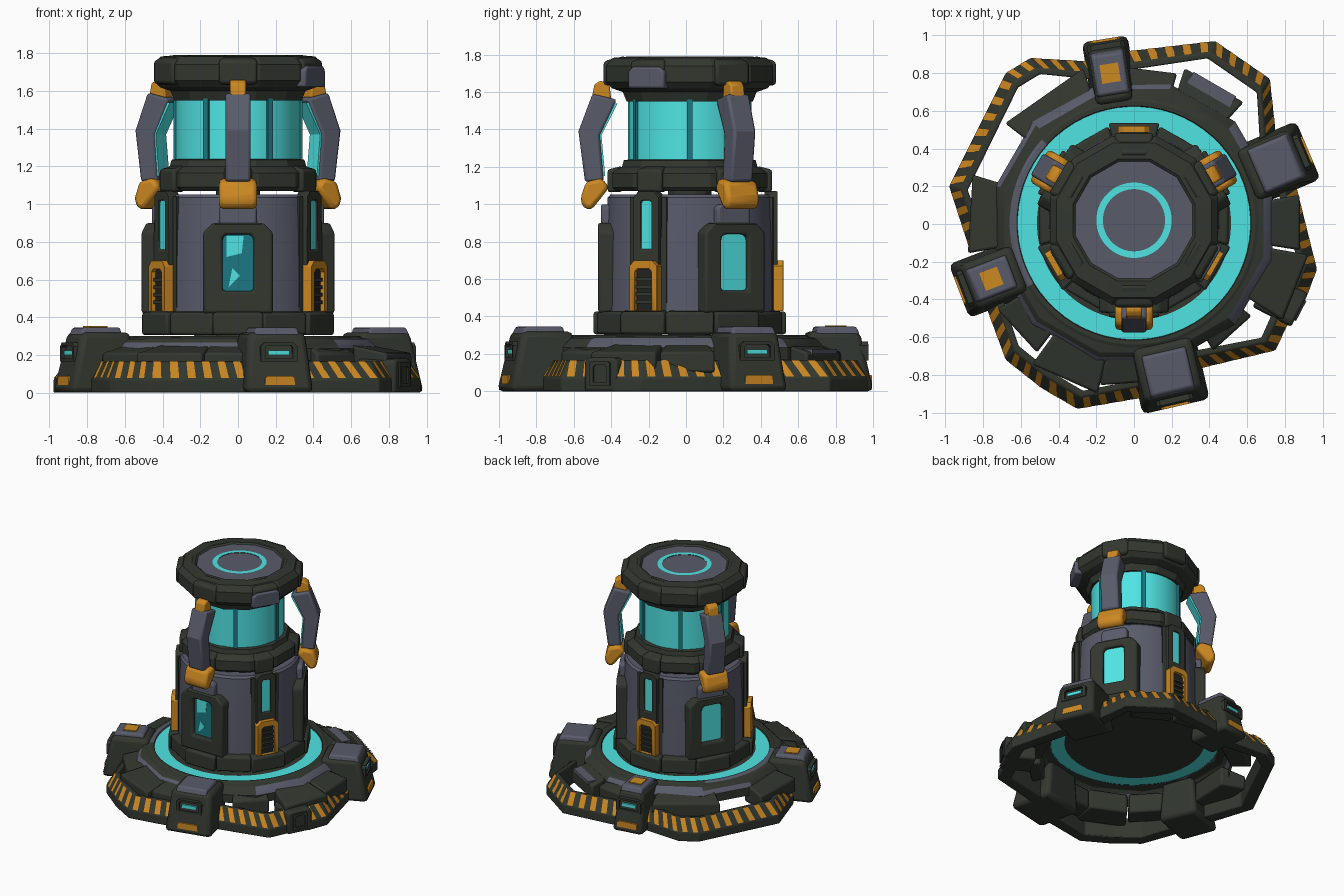
import bpy, bmesh, math
from mathutils import Vector

if "Cube" in bpy.data.objects:
    bpy.data.objects.remove(bpy.data.objects["Cube"])

def material(name, rgb):
    m = bpy.data.materials.new(name)
    m.diffuse_color = [((c / 255 + 0.055) / 1.055) ** 2.4 for c in rgb] + [1]
    m.use_nodes = True
    m.node_tree.nodes["Principled BSDF"].inputs["Base Color"].default_value = m.diffuse_color
    return m

DARK = material("dark_green_metal", (50, 55, 47))
GRAY = material("slate_gray_metal", (88, 91, 106))
CYAN = material("cyan_glow", (80, 228, 228))
TEAL = material("deep_teal_glass", (28, 120, 130))
ORANGE = material("safety_orange", (204, 136, 34))
BLACK = material("vent_black", (32, 36, 32))
TOWER = 0.02  # the tower sits slightly back of centre

def make(name, verts, faces, mats, ang=-90, y=0, bevel=0, fix=True, idx=None):
    """Mesh object; local frame is (tangent, -radius, z), turned to face ang."""
    me = bpy.data.meshes.new(name)
    me.from_pydata([tuple(v) for v in verts], [], faces)
    for m in (mats if isinstance(mats, list) else [mats]):
        me.materials.append(m)
    if idx:
        me.polygons.foreach_set("material_index", idx)
    bm = bmesh.new()
    bm.from_mesh(me)
    bmesh.ops.remove_doubles(bm, verts=bm.verts, dist=1e-5)
    if fix:
        bmesh.ops.recalc_face_normals(bm, faces=bm.faces)
    bm.to_mesh(me)
    bm.free()
    ob = bpy.data.objects.new(name, me)
    bpy.context.collection.objects.link(ob)
    ob.rotation_euler.z = math.radians(ang + 90)
    ob.location.y = y
    if bevel:
        b = ob.modifiers.new("bevel", "BEVEL")
        b.width, b.segments, b.limit_method = bevel, 2, 'ANGLE'
    return ob

def lathe(name, prof, n, mats, rule=None, y=TOWER):
    """Profile runs bottom, outside, top; rule(row, column) picks the material."""
    v = [(r * math.cos(a), r * math.sin(a), z) for r, z in prof
         for a in [(j + 0.5) * math.tau / n for j in range(n)]]
    f, idx = [], []
    for i in range(len(prof) - 1):
        for j in range(n):
            k = (j + 1) % n
            f.append((i * n + j, i * n + k, (i + 1) * n + k, (i + 1) * n + j))
            idx.append(rule(i, j) if rule else 0)
    return make(name, v, f, mats, y=y, fix=False, idx=idx)

def prism(name, a, b, mat, **kw):
    """Solid joining two matching outlines."""
    n = len(a)
    f = [tuple(range(n)), tuple(range(n, 2 * n))]
    f += [(i, (i + 1) % n, n + (i + 1) % n, n + i) for i in range(n)]
    return make(name, list(a) + list(b), f, mat, **kw)

def plate(name, ang, tz, r0, r1, mat, **kw):
    return prism(name, [(t, -r0, z) for t, z in tz], [(t, -r1, z) for t, z in tz], mat, ang=ang, **kw)

def arm(name, ang, rz, w, mat, **kw):
    return prism(name, [(-w / 2, -r, z) for r, z in rz], [(w / 2, -r, z) for r, z in rz], mat, ang=ang, **kw)

def frame(name, ang, outer, inner, r0, r1, mat, **kw):
    n = len(outer)
    v = [(t, -r, z) for r in (r0, r1) for o in (outer, inner) for t, z in o]
    f = []
    for i in range(n):
        k = (i + 1) % n
        f += [(i, k, n + k, n + i), (2 * n + i, 2 * n + k, 3 * n + k, 3 * n + i),
              (i, k, 2 * n + k, 2 * n + i), (n + i, n + k, 3 * n + k, 3 * n + i)]
    return make(name, v, f, mat, ang=ang, **kw)

def arch(w, z0, z1, c):
    return [(-w, z0), (w, z0), (w, z1 - c), (w - c, z1), (c - w, z1), (-w, z1 - c)]

def box(w, r0, r1, z):
    return [(-w, -r0, z), (w, -r0, z), (w, -r1, z), (-w, -r1, z)]

def wedge(name, ang, half, r0, r1, z0, zin, zout, mat, **kw):
    t = math.tan(math.radians(half))
    side = [(r0, z0), (r1, z0), (r1, zout), (r0, zin)]
    return prism(name, [(-t * r, -r, z) for r, z in side], [(t * r, -r, z) for r, z in side], mat, ang=ang, **kw)

# base disc: open shell with glowing ring
lathe("base_rim", [(.76, .17), (.76, .235), (.735, .265), (.71, .285), (.65, .295)], 12,
      [DARK, GRAY], lambda i, j: int(i == 1 and j % 4 != 1 or i == 2 and j in (0, 3, 10, 11)), y=0.005)
lathe("glow_ring_border", [(.66, .293), (.645, .3), (.622, .3), (.617, .286)], 64, [DARK, GRAY],
      lambda i, j: int(24 <= j <= 36), y=0.005)
lathe("glow_ring", [(.625, .289), (.515, .289)], 64, CYAN, y=0.005)
lathe("base_floor", [(.517, .289), (0, .289)], 64, DARK, y=0.005)

# sloped skirt plates around the disc
for a0, a1, r in [(108, 142, .83), (48, 72, .85), (74, 92, .82), (163, 190, .87), (212, 233, .84), (234, 258, .9),
                  (-58, -38, .78), (-33, -10, .92), (-9, 10, .88), (258, 290, .84)]:
    wedge("skirt_plate", (a0 + a1) / 2, (a1 - a0) / 2, .68, r, .1, .255, .21, DARK, bevel=.014)
plate("skirt_gray_edge", 60, [(-.13, .2), (.13, .2), (.13, .226), (-.13, .226)], .79, .857, GRAY)

# hazard bars: mitred guard rails with stripe plates on the sloping face
RAILS = [[(-.87, -.14), (-.98, .2), (-.68, .8), (-.55, .88), (-.2, .86)],
         [(-.04, .915), (.43, .97), (.72, .77), (.75, .5)],
         [(.86, .2), (.97, -.24), (.91, -.4)],
         [(.83, -.5), (.75, -.67), (.33, -.77)],
         [(.05, -.92), (-.3, -.98), (-.49, -.87), (-.68, -.72), (-.78, -.45)]]
SECTION = [(0, 0), (0, .07), (.065, .165), (.1, .165), (.1, 0)]

def inset(p, d, z):
    p = Vector((p[0], p[1], 0))
    q = p - p.normalized() * d
    q.z = z
    return q

for rail in RAILS:
    n = len(SECTION)
    v = [inset(p, d, z) for p in rail for d, z in SECTION]
    f = [tuple(range(n)), tuple(range(len(v) - n, len(v)))]
    for s in range(len(rail) - 1):
        f += [(s * n + i, s * n + (i + 1) % n, s * n + n + (i + 1) % n, s * n + n + i) for i in range(n)]
    make("hazard_rail", v, f, DARK, bevel=.008)
    sv, sf = [], []
    for p, q in zip(rail, rail[1:]):
        lo = [inset(p, -.001, .078), inset(q, -.001, .078)]
        hi = [inset(p, .06, .168), inset(q, .06, .168)]
        count = max(1, round((lo[1] - lo[0]).length / .095))
        for k in range(count):
            u, w, sk = (k + .12) / count, .48 / count, .3 / count
            sf.append(tuple(range(len(sv), len(sv) + 4)))
            sv += [lo[0].lerp(lo[1], u), lo[0].lerp(lo[1], u + w),
                   hi[0].lerp(hi[1], u + w + sk), hi[0].lerp(hi[1], u + sk)]
    make("hazard_stripes", sv, sf, ORANGE, fix=False)

# anchor modules with gray lids, slit lamps and orange marks
for ang, w, r1, pw, spot in [(-77, .37, 1.0, .25, 0), (23, .34, 1.01, .26, 0), (99, .25, 1.0, .18, 1), (201, .31, 1.0, .19, 1)]:
    h, rm = w / 2, r1 - .19
    prism("anchor_module", box(h, .65, r1, 0), box(h - .03, .65, r1 - .07, .32), DARK, ang=ang, bevel=.03)
    prism("module_lid", box(pw / 2, rm - .12, rm + .12, .3), box(pw / 2.2, rm - .11, rm + .1, .346),
          GRAY, ang=ang, bevel=.012)
    if spot:
        prism("lid_mark", box(.05, rm - .05, rm + .05, .345), box(.05, rm - .05, rm + .05, .353), ORANGE, ang=ang)
    frame("lamp_frame", ang, arch(.1, .165, .265, .02), arch(.075, .18, .25, .01), r1 - .1, r1 - .028, DARK)
    plate("slit_lamp", ang, arch(.058, .2, .224, .005), r1 - .1, r1 - .034, CYAN)
    plate("orange_mark", ang, arch(.08, .04, .088, .012), r1 - .1, r1 - .006, ORANGE)
plate("small_anchor", -27.5, arch(.1, 0, .18, .02), .76, .99, DARK, bevel=.015)
frame("small_anchor_socket", -27.5, arch(.06, .03, .16, .01), arch(.04, .05, .14, .01), .98, 1.0, DARK)

# tower foot: ring of twelve blocks
for k in range(12):
    wedge("foot_block", k * 30, 14.8, .36, .515 if k % 2 else .5, .305, .44, .425, DARK, y=TOWER, bevel=.014)

# tower body and gray shell
lathe("tower_core", [(.12, .29), (.12, 1.1)], 12, DARK)
lathe("tower_shell", [(0, .42), (.455, .42), (.45, .8), (.44, 1.035), (.425, 1.052), (0, 1.052)], 48, GRAY)

# large windows below the handles
for ang in (-90, 30, 150):
    frame("window_frame", ang, arch(.185, .42, .9, .05), arch(.082, .54, .84, .02), .38, .49, DARK, y=TOWER, bevel=.018)
    plate("window_glass", ang, arch(.09, .53, .85, .02), .36, .458, TEAL if ang == -90 else CYAN, y=TOWER)
    if ang == -90:
        plate("window_glint", ang, [(-.06, .72), (.02, .74), (.03, .83), (-.06, .83)], .45, .462, CYAN, y=TOWER)
        plate("window_glint", ang, [(-.05, .56), (.01, .62), (-.03, .66)], .45, .462, CYAN, y=TOWER)
    plate("handle_bracket", ang, arch(.1, .88, 1.0, .02), .4, .475, GRAY, y=TOWER, bevel=.012)

# orange service doors with slit windows above
for ang in (90, 210, 330):
    for d in (-12.5, 12.5):
        plate("shell_seam", ang + d, arch(.014, .43, 1.04, .002), .4, .456, DARK, y=TOWER)
    frame("slit_frame", ang, arch(.078, .42, 1.07, .03), arch(.033, .76, 1.02, .01), .4, .468, DARK, y=TOWER, bevel=.01)
    plate("slit_glass", ang, arch(.04, .75, 1.03, .01), .4, .458, CYAN, y=TOWER)
    frame("door_frame", ang, arch(.085, .43, .7, .03), arch(.052, .432, .655, .015), .42, .5, ORANGE, y=TOWER, bevel=.008)
    plate("door_recess", ang, arch(.055, .43, .66, .015), .42, .475, BLACK, y=TOWER)
    for z in (.47, .51, .55, .59):
        plate("door_slat", ang, [(-.052, z), (.052, z), (.052, z + .018), (-.052, z + .018)], .46, .486, DARK, y=TOWER)

# shoulder collar
lathe("shoulder_collar", [(0, 1.07), (.41, 1.07), (.43, 1.09), (.43, 1.165), (.4, 1.19), (.375, 1.2), (.365, 1.235), (.3, 1.245)], 12, DARK)
for k in range(6):
    wedge("collar_block", k * 60 + 30, 10, .36, .44, 1.065, 1.205, 1.185, DARK, y=TOWER, bevel=.014)

# glowing chamber with ribs
lathe("glow_chamber", [(.33, 1.22), (.33, 1.57)], 48, CYAN)
for k in range(6):
    plate("chamber_rib", k * 60, arch(.015, 1.23, 1.56, .003), .31, .343, TEAL, y=TOWER)

# cap with gray lid and glow ring
lathe("cap", [(.3, 1.55), (.35, 1.55), (.37, 1.6), (.43, 1.62), (.462, 1.655), (.462, 1.74), (.425, 1.783),
              (.335, 1.79), (.32, 1.778)], 12, DARK)
lathe("cap_lid", [(.33, 1.779), (.19, 1.779)], 48, GRAY)
lathe("cap_glow_ring", [(.2, 1.782), (.165, 1.782)], 48, CYAN)
lathe("cap_lid_centre", [(.166, 1.779), (0, 1.779)], 48, GRAY)
for k in range(6):
    wedge("cap_pad", 30 + k * 60, 13, .34, .462, 1.635, 1.795, 1.765, DARK, y=TOWER, bevel=.02)
plate("cap_gray_plate", 330, arch(.11, 1.62, 1.735, .025), .4, .475, GRAY, y=TOWER, bevel=.012)

# three bent handles with orange clamps
for ang in (-90, 30, 150):
    arm("handle", ang, [(.39, 1.56), (.52, 1.59), (.595, 1.39), (.56, 1.12), (.46, 1.12), (.48, 1.37)], .135, GRAY, y=TOWER, bevel=.014)
    arm("handle_glow", ang, [(.385, 1.54), (.41, 1.54), (.5, 1.37), (.475, 1.15), (.452, 1.15), (.472, 1.37)], .11, CYAN, y=TOWER)
    arm("upper_clamp", ang, [(.42, 1.56), (.525, 1.56), (.51, 1.64), (.48, 1.66), (.43, 1.65)], .085, ORANGE, y=TOWER, bevel=.01)
    arm("lower_clamp", ang, [(.43, 1.09), (.47, 1.14), (.555, 1.12), (.585, 1.03), (.57, .98), (.525, .97)], .2, ORANGE, y=TOWER, bevel=.022)

# smooth only the gently curved surfaces
bpy.ops.object.select_all(action='SELECT')
bpy.context.view_layer.objects.active = bpy.context.selected_objects[0]
bpy.ops.object.shade_smooth_by_angle(angle=math.radians(20))
